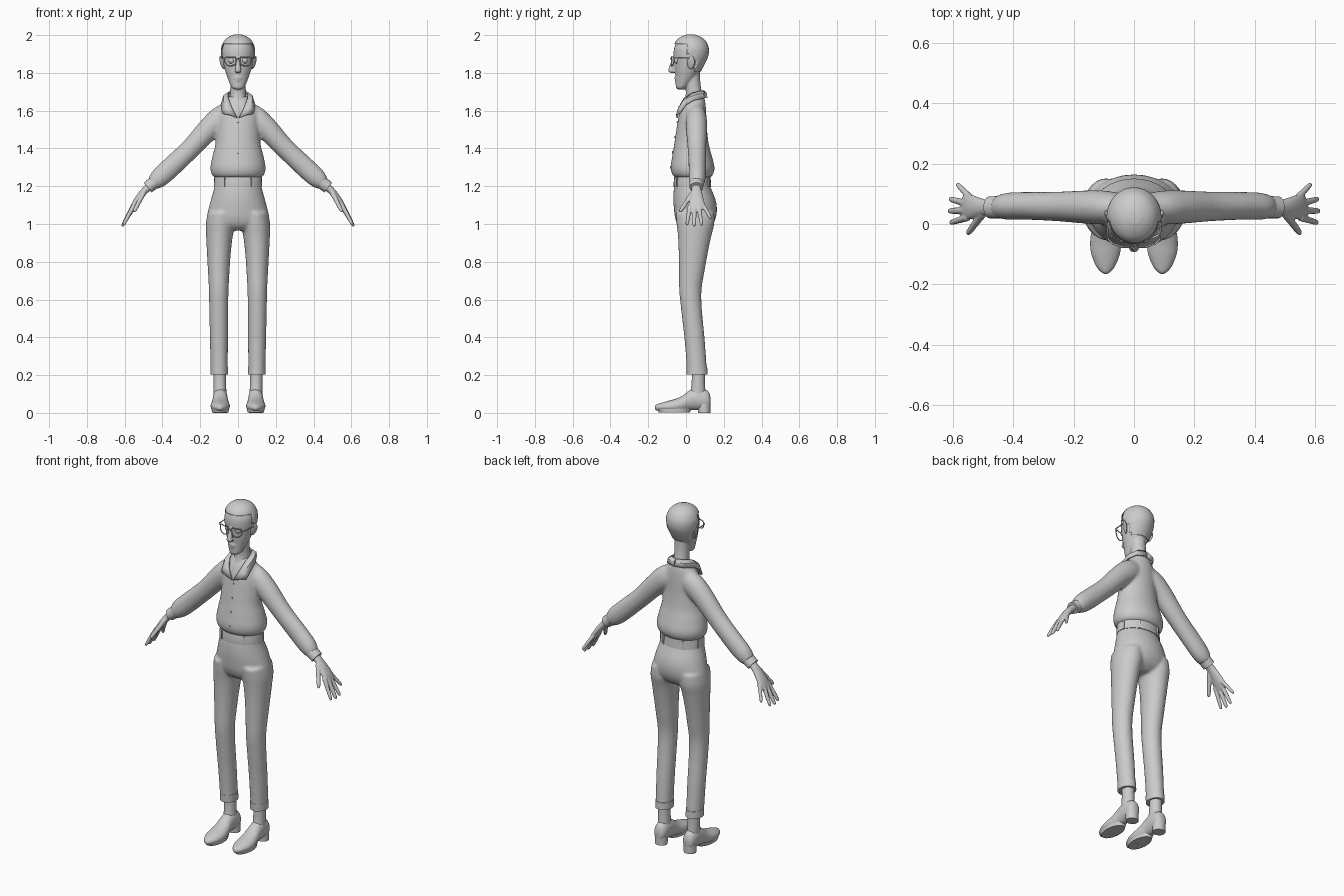
import bpy, bmesh, math
from mathutils import Vector as V

SEG = 32


def stack(rows):
    """Horizontal elliptical rings from (z, centre x, front y, back y, half width)."""
    return [(V((cx, (f + b) / 2, z)), V((w, 0, 0)), V((0, (b - f) / 2, 0))) for z, cx, f, b, w in rows]


def tube(rows):
    """Rings across a path from (x, y, z, thickness, half width along y)."""
    pts = [V(r[:3]) for r in rows]
    out = []
    for i, r in enumerate(rows):
        t = (pts[min(i + 1, len(pts) - 1)] - pts[max(i - 1, 0)]).normalized()
        n = t.cross(V((0, 1, 0))).normalized()
        out.append((pts[i], n.cross(t) * r[4], n * r[3]))
    return out


def flip(rings):
    return [tuple(V((-v.x, v.y, v.z)) for v in r) for r in rings]


def spline(a, b, c, d, t):
    return 0.5 * (2 * b + (c - a) * t + (2 * a - 5 * b + 4 * c - d) * t * t + (3 * b - a - 3 * c + d) * t ** 3)


def refine(rings, sub):
    out, n = [], len(rings)
    for i in range(n - 1):
        q = [rings[max(0, min(n - 1, i + k))] for k in (-1, 0, 1, 2)]
        out += [tuple(spline(q[0][k], q[1][k], q[2][k], q[3][k], s / sub) for k in range(3)) for s in range(sub)]
    return out + [rings[-1]]


def finish(name, bm, voxel=0, smooth=4, thick=0):
    bmesh.ops.recalc_face_normals(bm, faces=bm.faces)
    me = bpy.data.meshes.new(name)
    bm.to_mesh(me)
    bm.free()
    ob = bpy.data.objects.new(name, me)
    bpy.context.collection.objects.link(ob)
    bpy.context.view_layer.objects.active = ob
    bpy.ops.object.select_all(action='DESELECT')
    ob.select_set(True)
    if thick:
        m = ob.modifiers.new("thickness", 'SOLIDIFY')
        m.thickness, m.offset = thick, 0
    if voxel:
        m = ob.modifiers.new("blend", 'REMESH')
        m.mode, m.voxel_size, m.use_smooth_shade = 'VOXEL', voxel, True
        m = ob.modifiers.new("soften", 'SMOOTH')
        m.factor, m.iterations = 0.5, smooth
    else:
        bpy.ops.object.shade_smooth_by_angle(angle=math.radians(40))
    return ob


def loft(name, parts, sub=4, keep=None, both=False, **kw):
    bm = bmesh.new()
    if both:
        parts = parts + [flip(p) for p in parts]
    for rings in parts:
        loops = [[bm.verts.new(c + u * math.cos(2 * math.pi * k / SEG) + w * math.sin(2 * math.pi * k / SEG))
                  for k in range(SEG)] for c, u, w in refine(rings, sub)]
        for a, b in zip(loops, loops[1:]):
            for k in range(SEG):
                j = (k + 1) % SEG
                bm.faces.new((a[k], a[j], b[j], b[k]))
        bm.faces.new(loops[0])
        bm.faces.new(loops[-1])
    if keep:
        bad = [f for f in bm.faces if not keep(f.calc_center_median())]
        bmesh.ops.delete(bm, geom=bad, context='FACES')
    return finish(name, bm, **kw)


# Shirt: body and baggy sleeves blended together
body = stack([(1.245, 0, -.055, .125, .122), (1.262, 0, -.073, .143, .139), (1.30, 0, -.081, .151, .146),
              (1.36, 0, -.073, .137, .135), (1.42, 0, -.063, .121, .12), (1.50, 0, -.051, .111, .113),
              (1.57, 0, -.039, .108, .11), (1.62, 0, -.025, .105, .095), (1.655, 0, -.008, .10, .068),
              (1.675, 0, .0, .095, .055)])
sleeve = tube([(.04, .055, 1.585, .065, .045), (.095, .055, 1.555, .066, .055), (.157, .056, 1.50, .06, .055),
               (.25, .058, 1.40, .053, .049), (.35, .06, 1.305, .054, .046), (.41, .059, 1.25, .052, .045),
               (.44, .057, 1.222, .042, .04), (.452, .056, 1.212, .034, .034)])
loft("shirt", [body, sleeve, flip(sleeve)], voxel=.008)

# Shirt cuffs
loft("shirt_cuffs", [tube([(.438, .056, 1.224, .035, .037), (.478, .055, 1.193, .033, .036)])], both=True)

# Placket and buttons follow the shirt front
for i, (z, y) in enumerate([(1.54, -.045), (1.46, -.058), (1.38, -.07), (1.30, -.081)]):
    bpy.ops.mesh.primitive_cylinder_add(vertices=16, radius=.006, depth=.008, location=(0, y, z),
                                        rotation=(math.radians(82), 0, 0))
    bpy.context.object.name = "shirt_button_%d" % (i + 1)

# Folded collar: inner edge, fold and outer edge mirrored about the centre
top = [(.004, -.048, 1.562), (.032, -.037, 1.615), (.05, -.008, 1.665), (.054, .035, 1.692), (.04, .078, 1.702), (0, .094, 1.704)]
low = [(.078, -.037, 1.582), (.084, -.025, 1.60), (.088, .0, 1.632), (.08, .045, 1.655), (.055, .092, 1.665), (0, .109, 1.668)]
bm = bmesh.new()
for s in (1, -1):
    a = [bm.verts.new((s * x, y, z)) for x, y, z in top]
    b = [bm.verts.new((s * x, y, z)) for x, y, z in low]
    m = [bm.verts.new((V(p.co) + V(q.co)) / 2 + V((s * .006, -.006 if i < 3 else .004, .006)))
         for i, (p, q) in enumerate(zip(a, b))]
    for p, q in ((a, m), (m, b)):
        for i in range(5):
            f = (p[i], p[i + 1], q[i + 1], q[i])
            bm.faces.new(f if s > 0 else f[::-1])
bmesh.ops.remove_doubles(bm, verts=bm.verts, dist=.0005)
finish("shirt_collar", bm, thick=.009)

# Trousers: hips and legs blended together
hips = stack([(1.215, 0, -.06, .122, .122), (1.18, 0, -.065, .136, .129), (1.13, 0, -.067, .156, .143),
              (1.08, 0, -.064, .164, .156), (1.03, 0, -.057, .157, .166), (.99, 0, -.04, .135, .155),
              (.965, 0, -.01, .10, .11)])
leg = stack([(1.06, .09, -.055, .15, .07), (1.0, .093, -.05, .15, .077), (.94, .098, -.043, .135, .071),
             (.86, .101, -.039, .118, .064), (.75, .102, -.037, .098, .057), (.65, .102, -.036, .082, .052),
             (.55, .102, -.026, .084, .05), (.40, .101, -.009, .098, .048), (.28, .1, .001, .107, .046),
             (.205, .099, .005, .112, .045)])
loft("trousers", [hips, leg, flip(leg)], voxel=.008)
loft("trouser_hems", [stack([(.245, .099, .002, .112, .0465), (.203, .099, .004, .114, .0465)])], both=True)

# Waistband and belt loops
loft("waistband", [stack([(1.195, 0, -.065, .134, .128), (1.22, 0, -.065, .132, .127), (1.25, 0, -.062, .13, .125)])])
for i, deg in enumerate((-125, -55, 15, 60, 120, 165)):
    t = math.radians(deg)
    bpy.ops.mesh.primitive_cube_add(size=1, location=(.127 * math.cos(t), .034 + .099 * math.sin(t), 1.221), rotation=(0, 0, t))
    bpy.context.object.scale = (.008, .01, .05)
    bpy.context.object.name = "belt_loop_%d" % (i + 1)

# Ankles
loft("ankles", [stack([(.24, .097, .03, .10, .034), (.16, .096, .03, .10, .033), (.09, .095, .02, .105, .034)])], both=True)

# Pointed shoes from (y, bottom, top, half width) and heel blocks
shoe = [(V((.094, y, (b + t) / 2)), V((w, 0, 0)), V((0, 0, (t - b) / 2))) for y, b, t, w in
        [(.13, .045, .08, .012), (.122, .022, .108, .028), (.10, .016, .124, .037), (.06, .016, .135, .039),
         (.02, .014, .12, .04), (-.02, .004, .09, .046), (-.06, .001, .073, .051), (-.10, .004, .062, .047),
         (-.14, .01, .05, .031), (-.158, .014, .043, .016), (-.165, .02, .036, .005)]]
sole = stack([(.022, .094, -.155, .03, .046), (.003, .094, -.145, .02, .044)])
heel = stack([(.05, .094, .062, .13, .036), (0, .094, .064, .129, .035)])
loft("shoes", [shoe], both=True)
loft("shoe_soles", [sole], both=True)
loft("shoe_heels", [heel], both=True)

# Hands: palm, four fingers and a thumb
palm = tube([(.455, .055, 1.208, .022, .026), (.49, .055, 1.18, .019, .026), (.52, .056, 1.145, .018, .034),
             (.547, .057, 1.105, .016, .042), (.564, .058, 1.076, .011, .038)])
hand = [palm]
for base, tip, r in [((.55, .022, 1.10), (.608, .004, .993), .0105), ((.555, .045, 1.095), (.613, .043, .987), .011),
                     ((.555, .068, 1.095), (.61, .083, .992), .0105), ((.543, .088, 1.105), (.586, .133, 1.027), .0095),
                     ((.50, .035, 1.165), (.551, -.033, 1.063), .0115)]:
    p, q = V(base), V(tip)
    hand.append(tube([(*p.lerp(q, t), r * k, r * k) for t, k in ((0, 1.2), (.4, 1.05), (.8, .9), (.95, .7), (1, .3))]))
loft("hands", hand, both=True, voxel=.004, smooth=2)

# Head, nose, lips and neck blended together
skull_rows = [(1.713, 0, -.045, -.01, .018), (1.722, 0, -.053, .005, .033), (1.745, 0, -.055, .03, .044),
              (1.775, 0, -.055, .055, .056), (1.81, 0, -.058, .076, .068), (1.85, 0, -.061, .097, .078),
              (1.89, 0, -.066, .113, .084), (1.93, 0, -.063, .114, .083), (1.965, 0, -.047, .098, .067),
              (1.985, 0, -.022, .073, .045), (1.996, 0, .005, .045, .018)]
nose = tube([(0, -.056, 1.885, .012, .01), (0, -.068, 1.86, .012, .011), (0, -.077, 1.83, .014, .014),
             (0, -.078, 1.812, .014, .018), (0, -.068, 1.80, .008, .012)])
nose = [(c, V((u.length, 0, 0)), V((0, w.length, .003))) for (c, _, _), u, w in
        [(r, V((0, s, 0)), V((0, t, 0))) for r, s, t in zip(nose, (.01, .011, .014, .017, .012), (.012, .012, .014, .015, .01))]]
lips = stack([(1.783, 0, -.058, -.02, .02), (1.772, 0, -.062, -.02, .026), (1.766, 0, -.057, -.02, .027),
              (1.76, 0, -.06, -.02, .022), (1.75, 0, -.054, -.02, .016)])
neck = stack([(1.562, 0, -.041, .03, .012), (1.60, 0, -.034, .06, .027), (1.64, 0, -.014, .085, .042),
              (1.69, 0, -.001, .084, .042), (1.75, 0, -.006, .076, .041), (1.83, 0, -.01, .072, .045)])
loft("head_and_neck", [stack(skull_rows), nose, lips, neck], voxel=.005, smooth=2)

# Hair: a slightly larger skull shell kept above the hairline
hair_rows = [(z + .004, x, f - .004, b + .004, w + .004) for z, x, f, b, w in skull_rows]
loft("hair", [stack(hair_rows)], thick=.004, sub=6,
     keep=lambda c: c.z > (1.81 if c.y > .045 else 1.865 if c.y > .015 else 1.955))

# Ears and eyes
for s, side in ((1, "left"), (-1, "right")):
    bpy.ops.mesh.primitive_uv_sphere_add(segments=24, ring_count=14, radius=1, location=(s * .084, .026, 1.855),
                                         rotation=(math.radians(-12), s * math.radians(12), s * math.radians(-25)))
    bpy.context.object.scale = (.008, .021, .036)
    bpy.context.object.name = side + "_ear"
    bpy.ops.object.shade_smooth()
    bpy.ops.mesh.primitive_uv_sphere_add(segments=24, ring_count=14, radius=.017, location=(s * .034, -.046, 1.866))
    bpy.context.object.name = side + "_eye"
    bpy.ops.object.shade_smooth()


def wire(name, pts, r, cyclic=False):
    cu = bpy.data.curves.new(name, 'CURVE')
    cu.dimensions, cu.bevel_depth, cu.bevel_resolution, cu.use_fill_caps = '3D', r, 2, True
    sp = cu.splines.new('POLY')
    sp.points.add(len(pts) - 1)
    for p, co in zip(sp.points, pts):
        p.co = (*co, 1)
    sp.use_cyclic_u = cyclic
    bpy.context.collection.objects.link(bpy.data.objects.new(name, cu))


# Glasses: flat-topped rims, temples and a bridge
for s, side in ((1, "left"), (-1, "right")):
    rim = []
    for k in range(28):
        t = 2 * math.pi * k / 28
        rim.append((s * (.04 + .031 * math.cos(t)), -.076 + .012 * max(0, math.cos(t)), 1.866 + min(.019, .03 * math.sin(t))))
    wire(side + "_glasses_rim", rim, .003, True)
    wire(side + "_glasses_temple", [(s * .07, -.066, 1.878), (s * .086, -.05, 1.878), (s * .09, .02, 1.878), (s * .088, .045, 1.86)], .003)
wire("glasses_bridge", [(-.01, -.077, 1.873), (0, -.081, 1.876), (.01, -.077, 1.873)], .003)
